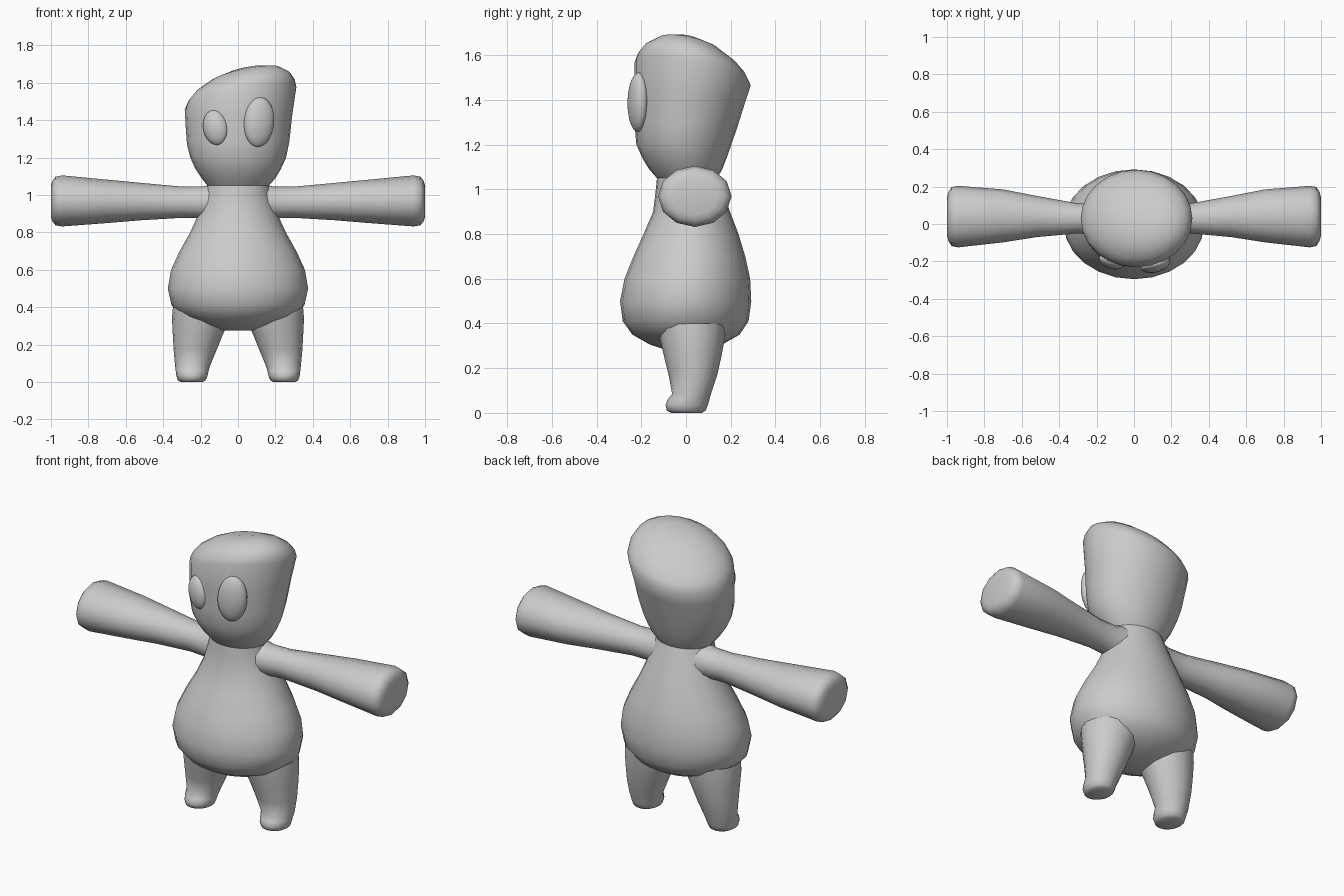
import bpy, bmesh
from math import sin, cos, pi, radians
from mathutils import Vector


def finish(obj, angle=50):
    bpy.ops.object.select_all(action='DESELECT')
    obj.select_set(True)
    bpy.context.view_layer.objects.active = obj
    bpy.ops.object.shade_smooth_by_angle(angle=radians(angle))


def loft(name, rings, sides, axis='Z', cap_start=False, cap_end=False, mirror=False, phase=0.0):
    """Rings: (position, a0, a1, b0, b1, tilt). a/b are x/y along Z, or y/z along X."""
    bm = bmesh.new()
    loops = []
    for pos, a0, a1, b0, b1, tilt in rings:
        loop = []
        for i in range(sides):
            t = 2 * pi * i / sides + phase
            a = (a0 + a1) / 2 + (a1 - a0) / 2 * cos(t)
            b = (b0 + b1) / 2 + (b1 - b0) / 2 * sin(t)
            p = pos + tilt * (a - b)
            loop.append(bm.verts.new((a, b, p) if axis == 'Z' else (p, a, b)))
        loops.append(loop)
    for l0, l1 in zip(loops, loops[1:]):
        for i in range(sides):
            j = (i + 1) % sides
            bm.faces.new((l0[i], l0[j], l1[j], l1[i]))
    if cap_start:
        bm.faces.new(loops[0][::-1])
    if cap_end:
        bm.faces.new(loops[-1])
    bmesh.ops.recalc_face_normals(bm, faces=bm.faces)
    mesh = bpy.data.meshes.new(name)
    bm.to_mesh(mesh)
    bm.free()
    obj = bpy.data.objects.new(name, mesh)
    bpy.context.collection.objects.link(obj)
    finish(obj)
    if mirror:
        obj.modifiers.new("Mirror", 'MIRROR')
    return obj


# Pear-shaped body
loft("body", [
    (0.275, -0.08, 0.08, -0.07, 0.07, 0),
    (0.305, -0.19, 0.19, -0.16, 0.16, 0),
    (0.35, -0.29, 0.29, -0.24, 0.24, 0),
    (0.41, -0.355, 0.355, -0.283, 0.28, 0),
    (0.50, -0.375, 0.375, -0.295, 0.292, 0),
    (0.60, -0.358, 0.358, -0.275, 0.287, 0),
    (0.70, -0.312, 0.312, -0.235, 0.265, 0),
    (0.80, -0.256, 0.256, -0.19, 0.235, 0),
    (0.90, -0.21, 0.21, -0.147, 0.197, 0),
    (1.00, -0.175, 0.175, -0.135, 0.16, 0),
    (1.05, -0.163, 0.165, -0.13, 0.14, 0)], 24, cap_start=True)

# Head with a slanted, domed top
loft("head", [
    (1.05, -0.163, 0.165, -0.13, 0.14, 0),
    (1.09, -0.195, 0.20, -0.165, 0.162, 0),
    (1.14, -0.228, 0.23, -0.195, 0.182, 0),
    (1.20, -0.255, 0.257, -0.222, 0.203, 0),
    (1.28, -0.273, 0.275, -0.23, 0.228, 0.03),
    (1.40, -0.28, 0.29, -0.23, 0.26, 0.10),
    (1.52, -0.285, 0.312, -0.23, 0.29, 0.20),
    (1.56, -0.265, 0.304, -0.215, 0.268, 0.20),
    (1.60, -0.225, 0.28, -0.185, 0.225, 0.20),
    (1.642, -0.14, 0.22, -0.125, 0.15, 0.20),
    (1.665, -0.05, 0.13, -0.05, 0.07, 0.20)], 24, cap_end=True)

# Arms flaring outward to blunt ends
loft("arms", [
    (0.13, -0.07, 0.12, 0.86, 1.06, 0),
    (0.19, -0.06, 0.11, 0.875, 1.045, 0),
    (0.30, -0.05, 0.11, 0.878, 1.045, 0),
    (0.52, -0.07, 0.15, 0.865, 1.065, 0),
    (0.70, -0.098, 0.185, 0.85, 1.082, 0),
    (0.94, -0.125, 0.204, 0.832, 1.105, 0),
    (0.975, -0.118, 0.198, 0.838, 1.098, 0),
    (0.993, -0.09, 0.17, 0.86, 1.075, 0),
    (1.0, -0.06, 0.14, 0.885, 1.05, 0)], 12, axis='X', cap_end=True, mirror=True)

# Stubby legs with small toes
loft("legs", [
    (0.0, 0.19, 0.305, -0.065, 0.07, 0),
    (0.01, 0.172, 0.322, -0.085, 0.088, 0),
    (0.035, 0.162, 0.33, -0.092, 0.098, 0),
    (0.06, 0.157, 0.333, -0.082, 0.105, 0),
    (0.085, 0.15, 0.336, -0.062, 0.112, 0),
    (0.17, 0.115, 0.344, -0.078, 0.14, 0),
    (0.26, 0.078, 0.349, -0.10, 0.16, 0),
    (0.34, 0.04, 0.353, -0.12, 0.175, 0),
    (0.40, 0.03, 0.348, -0.13, 0.18, 0)], 16, cap_start=True, mirror=True)

# Mismatched oval eyes
for name, loc, size, turn in (
        ("small_eye", (-0.12, -0.195, 1.36), (0.068, 0.045, 0.095), (0, -12, -18)),
        ("large_eye", (0.113, -0.213, 1.39), (0.083, 0.046, 0.133), (0, 5, 14))):
    bpy.ops.mesh.primitive_uv_sphere_add(segments=24, ring_count=14, radius=1, location=loc,
                                         rotation=[radians(d) for d in turn])
    eye = bpy.context.object
    eye.name = name
    eye.scale = size
    finish(eye)
